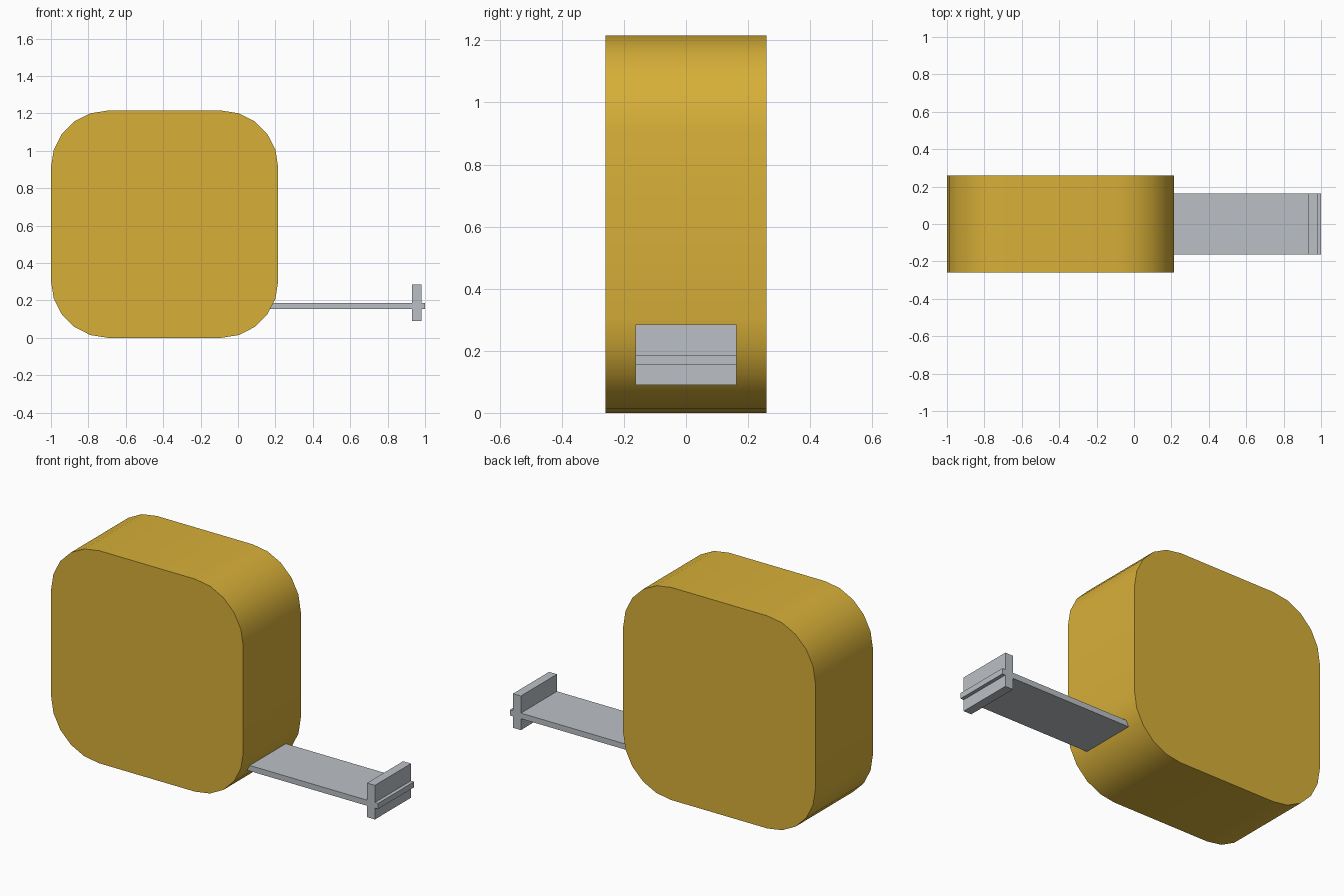
import bpy, bmesh, math

if "Cube" in bpy.data.objects:
    bpy.data.objects.remove(bpy.data.objects["Cube"])


def material(name, rgb):
    m = bpy.data.materials.new(name)
    m.diffuse_color = (*rgb, 1)
    m.use_nodes = True
    m.node_tree.nodes["Principled BSDF"].inputs["Base Color"].default_value = m.diffuse_color
    return m


YELLOW = material("mustard yellow", (0.68, 0.43, 0.04))
GREY = material("steel grey", (0.50, 0.53, 0.56))


def add_prism(name, outline, half_depth, mat):
    """Extrude an x-z outline symmetrically along y."""
    bm = bmesh.new()
    front = bm.faces.new([bm.verts.new((x, -half_depth, z)) for x, z in outline])
    back = bmesh.ops.extrude_face_region(bm, geom=[front], use_keep_orig=True)
    verts = [v for v in back["geom"] if isinstance(v, bmesh.types.BMVert)]
    bmesh.ops.translate(bm, verts=verts, vec=(0, 2 * half_depth, 0))
    bmesh.ops.recalc_face_normals(bm, faces=bm.faces)
    mesh = bpy.data.meshes.new(name)
    bm.to_mesh(mesh)
    bm.free()
    mesh.materials.append(mat)
    obj = bpy.data.objects.new(name, mesh)
    bpy.context.collection.objects.link(obj)
    return obj


def rounded_square(cx, cz, half, radius, steps):
    pts = []
    for quadrant in range(4):
        mid = math.radians(45 + 90 * quadrant)
        ox = cx + math.copysign(half - radius, math.cos(mid))
        oz = cz + math.copysign(half - radius, math.sin(mid))
        for i in range(steps + 1):
            a = math.radians(90 * (quadrant + i / steps))
            pts.append((ox + radius * math.cos(a), oz + radius * math.sin(a)))
    return pts


# Rounded case with smooth rim and flat front and back
case = add_prism("case", rounded_square(-0.3925, 0.6075, 0.6075, 0.304, 5), 0.26, YELLOW)
bpy.context.view_layer.objects.active = case
case.select_set(True)
bpy.ops.object.shade_smooth_by_angle(angle=math.radians(30))

# Pulled-out blade and its end stop, as one cross-shaped profile
X0, X1, X2, X3 = 0.12, 0.93, 0.98, 1.0
Z0, Z1, Z2, Z3 = 0.09, 0.155, 0.187, 0.285
add_prism("blade_with_end_stop", [
    (X0, Z1), (X1, Z1), (X1, Z0), (X2, Z0), (X2, Z1), (X3, Z1),
    (X3, Z2), (X2, Z2), (X2, Z3), (X1, Z3), (X1, Z2), (X0, Z2)], 0.163, GREY)
